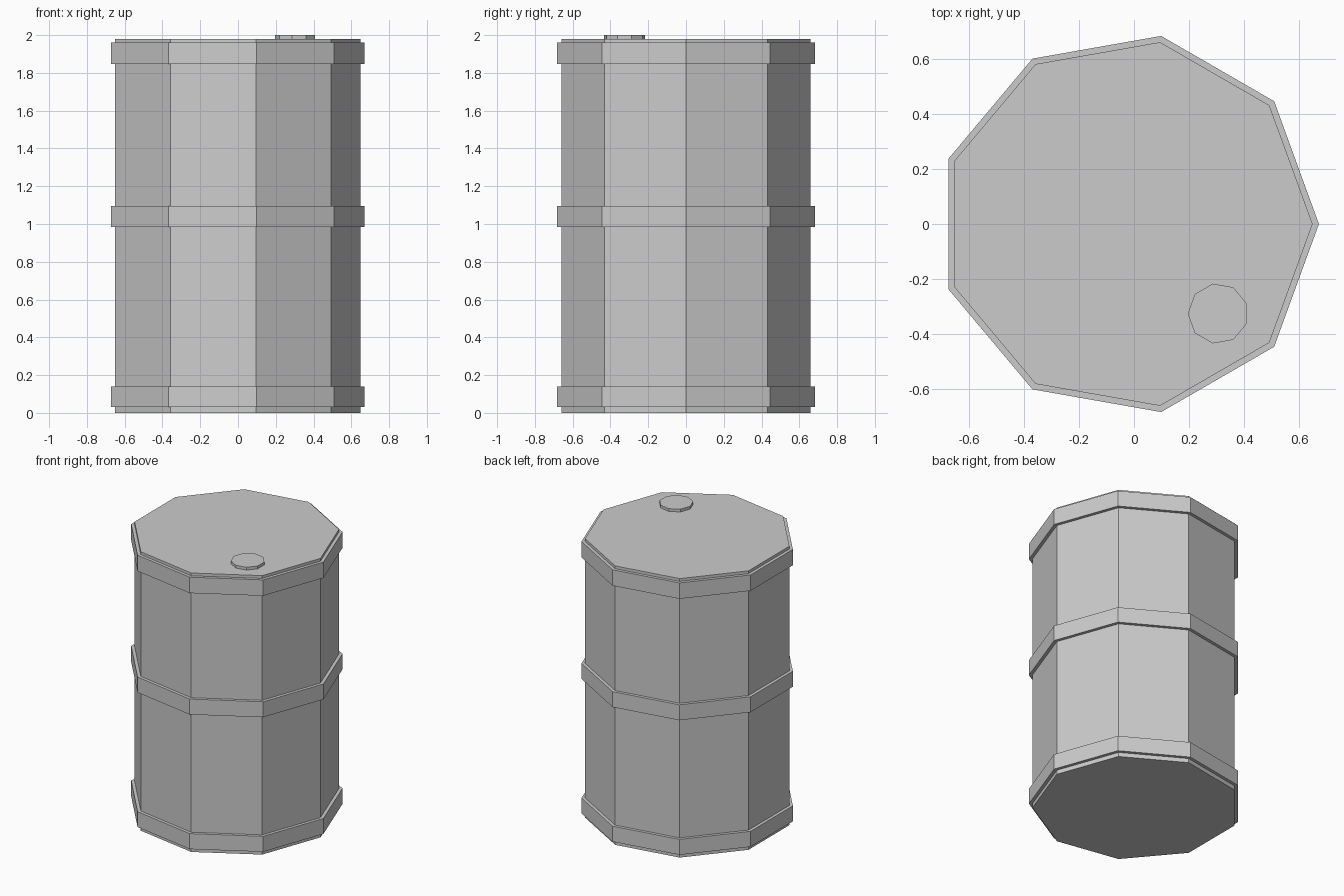
import bpy
import bmesh
from math import cos, sin, tau, pi

if "Cube" in bpy.data.objects:
    bpy.data.objects.remove(bpy.data.objects["Cube"])

SIDES = 9


def lathe(name, profile, centre, start=0.0):
    """Sweep a (radius, z) profile around a vertical axis, with flat end caps."""
    bm = bmesh.new()
    rings = []
    for r, z in profile:
        rings.append([bm.verts.new((r * cos(start + tau * i / SIDES),
                                    r * sin(start + tau * i / SIDES), z))
                      for i in range(SIDES)])
    for low, high in zip(rings, rings[1:]):
        for i in range(SIDES):
            j = (i + 1) % SIDES
            bm.faces.new((low[i], low[j], high[j], high[i]))
    bm.faces.new(rings[0][::-1])
    bm.faces.new(rings[-1])
    mesh = bpy.data.meshes.new(name)
    bm.to_mesh(mesh)
    bm.free()
    obj = bpy.data.objects.new(name, mesh)
    obj.location = centre
    bpy.context.collection.objects.link(obj)
    return obj


# Barrel body with three raised hoops
BODY_R, HOOP_R = 0.67, 0.693
profile = [(BODY_R, 0.0)]
for z0, z1 in ((0.03, 0.14), (0.985, 1.095), (1.847, 1.96)):
    profile += [(BODY_R, z0), (HOOP_R, z0), (HOOP_R, z1), (BODY_R, z1)]
profile.append((BODY_R, 1.98))
lathe("barrel_body", profile, (-0.022, 0, 0))

# Small bung cap on the lid
lathe("bung_cap", [(0.11, 0.0), (0.11, 0.02)], (0.305, -0.325, 1.98), start=pi)
